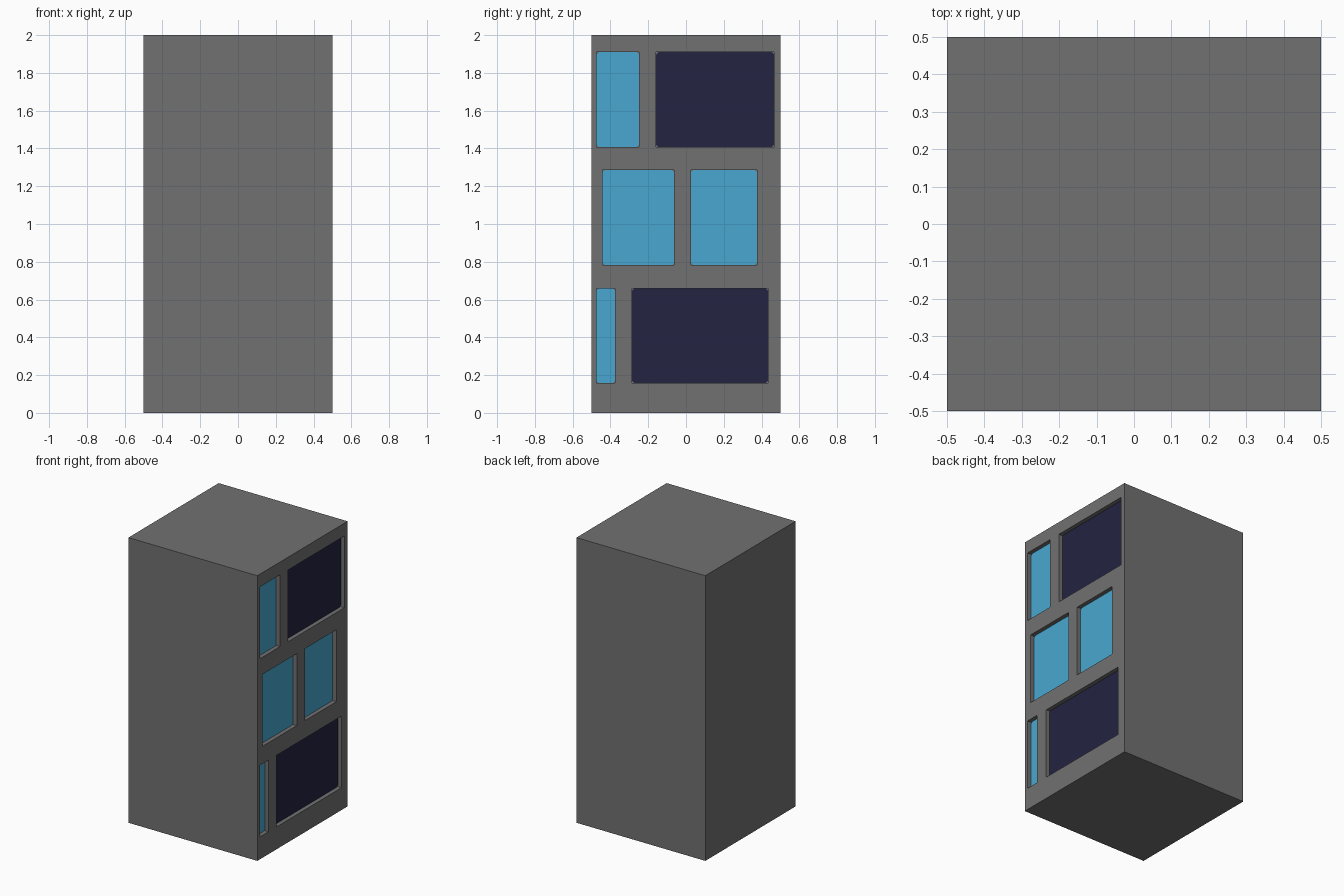
import bpy, bmesh

if "Cube" in bpy.data.objects:
    bpy.data.objects.remove(bpy.data.objects["Cube"])


def material(name, srgb):
    m = bpy.data.materials.new(name)
    lin = [((c / 255 + 0.055) / 1.055) ** 2.4 for c in srgb]
    m.diffuse_color = (*lin, 1)
    m.use_nodes = True
    m.node_tree.nodes["Principled BSDF"].inputs["Base Color"].default_value = m.diffuse_color
    return m


def add_object(name, bm, mat=None):
    bmesh.ops.recalc_face_normals(bm, faces=bm.faces)
    me = bpy.data.meshes.new(name)
    bm.to_mesh(me)
    bm.free()
    ob = bpy.data.objects.new(name, me)
    bpy.context.collection.objects.link(ob)
    if mat:
        me.materials.append(mat)
    return ob


def add_box(bm, x0, x1, y0, y1, z0, z1):
    verts = bmesh.ops.create_cube(bm, size=1)["verts"]
    for v in verts:
        v.co = (x1 if v.co.x > 0 else x0,
                y1 if v.co.y > 0 else y0,
                z1 if v.co.z > 0 else z0)


def add_pane(name, y0, y1, z0, z1, mat):
    # thin plate with clipped corners on the recess floor
    c = 0.012
    pts = [(y0 + c, z0), (y1 - c, z0), (y1, z0 + c), (y1, z1 - c),
           (y1 - c, z1), (y0 + c, z1), (y0, z1 - c), (y0, z0 + c)]
    bm = bmesh.new()
    face = bm.faces.new([bm.verts.new((FLOOR, y, z)) for y, z in pts])
    ext = bmesh.ops.extrude_face_region(bm, geom=[face])["geom"]
    for v in ext:
        if isinstance(v, bmesh.types.BMVert):
            v.co.x += 0.004
    return add_object(name, bm, mat)


FLOOR = 0.467
grey = material("concrete grey", (113, 113, 113))
lit = material("light blue glass", (72, 167, 209))
dark = material("dark navy glass", (35, 35, 66))

# three floors: (z bottom, z top, windows as (y0, y1, glass))
floors = [
    (0.157, 0.659, [(-0.473, -0.376, lit), (-0.285, 0.434, dark)]),
    (0.782, 1.286, [(-0.442, -0.063, lit), (0.026, 0.376, lit)]),
    (1.407, 1.910, [(-0.473, -0.249, lit), (-0.158, 0.466, dark)]),
]

# tower block and the window recess cutter
bm = bmesh.new()
add_box(bm, -0.5, 0.5, -0.5, 0.5, 0, 2)
tower = add_object("tower_block", bm, grey)

cut = bmesh.new()
for i, (z0, z1, windows) in enumerate(floors):
    for j, (y0, y1, mat) in enumerate(windows):
        add_box(cut, FLOOR, 0.6, y0, y1, z0, z1)
        add_pane(f"window_pane_{i + 1}_{j + 1}", y0, y1, z0, z1, mat)
cutter = add_object("window_cutter", cut, grey)
cutter.hide_render = True

# cut the recesses, then drop the cutter
mod = tower.modifiers.new("recesses", "BOOLEAN")
mod.operation = "DIFFERENCE"
mod.solver = "EXACT"
mod.object = cutter
bpy.context.view_layer.objects.active = tower
tower.select_set(True)
bpy.ops.object.modifier_apply(modifier=mod.name)
bpy.data.objects.remove(cutter, do_unlink=True)
